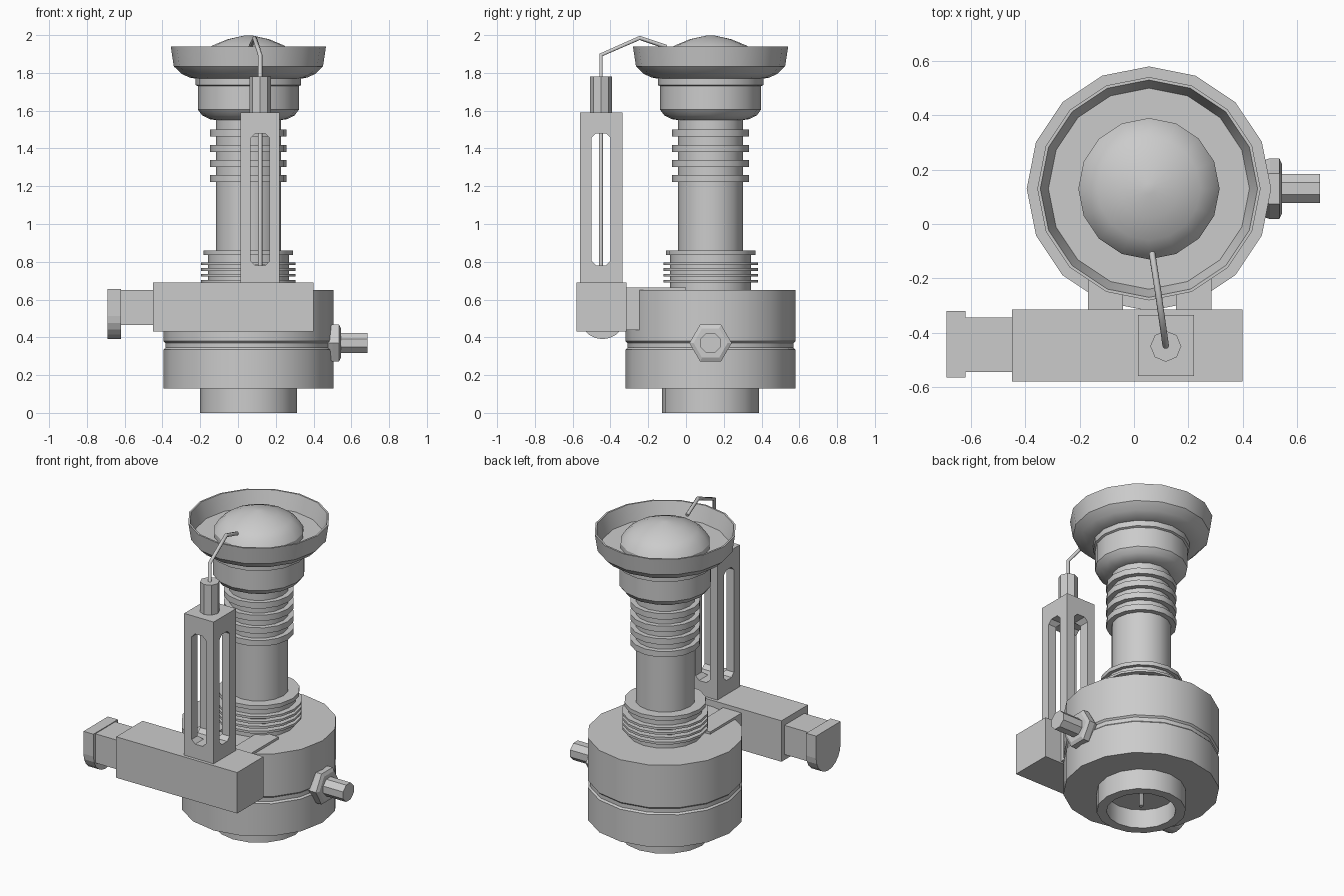
import bpy, bmesh, math
from mathutils import Vector, Matrix

if "Cube" in bpy.data.objects:
    bpy.data.objects.remove(bpy.data.objects["Cube"])

CX, CY = 0.055, 0.13      # main axis
TX, TY = 0.117, -0.45     # side tower axis


def add(name, bm, smooth=False):
    bmesh.ops.recalc_face_normals(bm, faces=bm.faces[:])
    me = bpy.data.meshes.new(name)
    bm.to_mesh(me)
    bm.free()
    ob = bpy.data.objects.new(name, me)
    bpy.context.collection.objects.link(ob)
    if smooth:
        bpy.ops.object.select_all(action='DESELECT')
        ob.select_set(True)
        bpy.context.view_layer.objects.active = ob
        bpy.ops.object.shade_smooth_by_angle(angle=math.radians(30))
    return ob


def lathe(name, prof, n=16, origin=(CX, CY, 0), axis='Z', phase=0.0, smooth=True):
    """Revolve (radius, height) points; the ends are capped."""
    bm = bmesh.new()
    rings = []
    for r, h in prof:
        ring = []
        for i in range(n):
            a = 2 * math.pi * i / n + phase
            p = Vector((r * math.cos(a), r * math.sin(a), h))
            if axis == 'X':
                p = Vector((p.z, p.x, p.y))
            ring.append(bm.verts.new(p + Vector(origin)))
        rings.append(ring)
    for a, b in zip(rings, rings[1:]):
        for i in range(n):
            j = (i + 1) % n
            bm.faces.new((a[i], a[j], b[j], b[i]))
    bm.faces.new(rings[0])
    bm.faces.new(rings[-1])
    return add(name, bm, smooth)


def box(name, lo, hi):
    bm = bmesh.new()
    lo, hi = Vector(lo), Vector(hi)
    bmesh.ops.create_cube(bm, size=1, matrix=Matrix.Translation((lo + hi) / 2)
                          @ Matrix.Diagonal((*(hi - lo), 1)))
    return add(name, bm)


def prism(name, pts, axis, lo, hi):
    """Extrude a (horizontal, z) outline along X or Y."""
    bm = bmesh.new()
    f = bm.faces.new([bm.verts.new((lo, u, z) if axis == 'X' else (u, lo, z)) for u, z in pts])
    ext = bmesh.ops.extrude_face_region(bm, geom=[f])['geom']
    d = (hi - lo, 0, 0) if axis == 'X' else (0, hi - lo, 0)
    bmesh.ops.translate(bm, vec=d, verts=[v for v in ext if isinstance(v, bmesh.types.BMVert)])
    return add(name, bm)


# Body drum with groove, and hollow foot
lathe("body_drum", [(0.45, 0.13), (0.45, 0.335), (0.44, 0.345), (0.44, 0.37),
                    (0.45, 0.38), (0.45, 0.65)])
lathe("foot_ring", [(0.2, 0.12), (0.2, 0), (0.257, 0), (0.257, 0.135)])
lathe("foot_pin", [(0.014, 0.03), (0.014, 0.14)], n=8)

# Neck with stacked fins and rings
lathe("neck", [(0.172, 0.64), (0.172, 1.57)])
lathe("fin_core", [(0.215, 0.64), (0.215, 0.835), (0.237, 0.835), (0.237, 0.86), (0.17, 0.86)])
for i in range(4):
    z = 0.69 + i * 0.031
    lathe(f"fin_{i}", [(0.25, z), (0.25, z + 0.014)])
for i in range(4):
    z = 1.222 + i * 0.08
    lathe(f"neck_ring_{i}", [(0.203, z), (0.203, z + 0.037)])

# Cup, dish and dome
lathe("cup", [(0.17, 1.55), (0.205, 1.555), (0.245, 1.575), (0.267, 1.605), (0.267, 1.73),
              (0.279, 1.735), (0.279, 1.78)])
lathe("dish", [(0.27, 1.768), (0.31, 1.775), (0.355, 1.795), (0.395, 1.835), (0.411, 1.94),
               (0.4, 1.94), (0.37, 1.84)])
lathe("dome", [(0.26, 1.835), (0.26, 1.87), (0.235, 1.91), (0.19, 1.945), (0.11, 1.978), (0.02, 1.998)])

# Side nut and shaft
lathe("side_nut", [(0.09, 0.44), (0.112, 0.5), (0.112, 0.535), (0.09, 0.545)], n=6,
      origin=(0, CY, 0.37), axis='X', smooth=False)
lathe("side_shaft", [(0.058, 0.45), (0.058, 0.685)], n=8,
      origin=(0, CY, 0.37), axis='X', phase=math.pi / 8, smooth=False)

# Front arm, its narrow end and D-shaped flange
box("arm", (-0.45, -0.58, 0.43), (0.40, -0.315, 0.69))
box("arm_end", (-0.63, -0.545, 0.465), (-0.44, -0.345, 0.65))
arc = [(-0.4425 + 0.1225 * math.cos(a), 0.513 + 0.1225 * math.sin(a))
       for a in (math.pi * (1 + i / 10) for i in range(11))]
prism("end_flange", arc + [(-0.32, 0.655), (-0.565, 0.655)], 'X', -0.69, -0.62)

# Bars joining arm and body
for i, (a, b) in enumerate(((-0.17, -0.04), (0.155, 0.285))):
    box(f"joining_bar_{i}", (a, -0.33, 0.44), (b, 0.0, 0.665))

# Slotted tower, cut through both ways
tower = box("tower", (0.014, -0.56, 0.66), (0.221, -0.335, 1.59))
for axis, c in (('Y', TX), ('X', TY)):
    w, k, z0, z1 = 0.05, 0.024, 0.78, 1.48
    pts = [(c - w, z0 + k), (c - w + k, z0), (c + w - k, z0), (c + w, z0 + k),
           (c + w, z1 - k), (c + w - k, z1), (c - w + k, z1), (c - w, z1 - k)]
    lo, hi = (-0.7, -0.2) if axis == 'Y' else (-0.2, 0.4)
    cutter = prism("slot_cutter_" + axis.lower(), pts, axis, lo, hi)
    cutter.hide_render = True
    cutter.hide_set(True)
    m = tower.modifiers.new("slot", 'BOOLEAN')
    m.operation, m.object, m.solver = 'DIFFERENCE', cutter, 'EXACT'

# Rod holder and bent wire running through the tower
lathe("rod_holder", [(0.057, 1.58), (0.057, 1.78)], n=8, origin=(TX, TY, 0))
cu = bpy.data.curves.new("bent_wire", 'CURVE')
cu.dimensions = '3D'
cu.bevel_depth = 0.012
cu.bevel_resolution = 1
cu.use_fill_caps = True
path = [(TX, TY, 0.7), (TX, TY, 1.895), (0.088, -0.245, 1.985), (0.066, -0.105, 1.938)]
sp = cu.splines.new('POLY')
sp.points.add(len(path) - 1)
for p, q in zip(sp.points, path):
    p.co = (*q, 1)
bpy.context.collection.objects.link(bpy.data.objects.new("bent_wire", cu))
